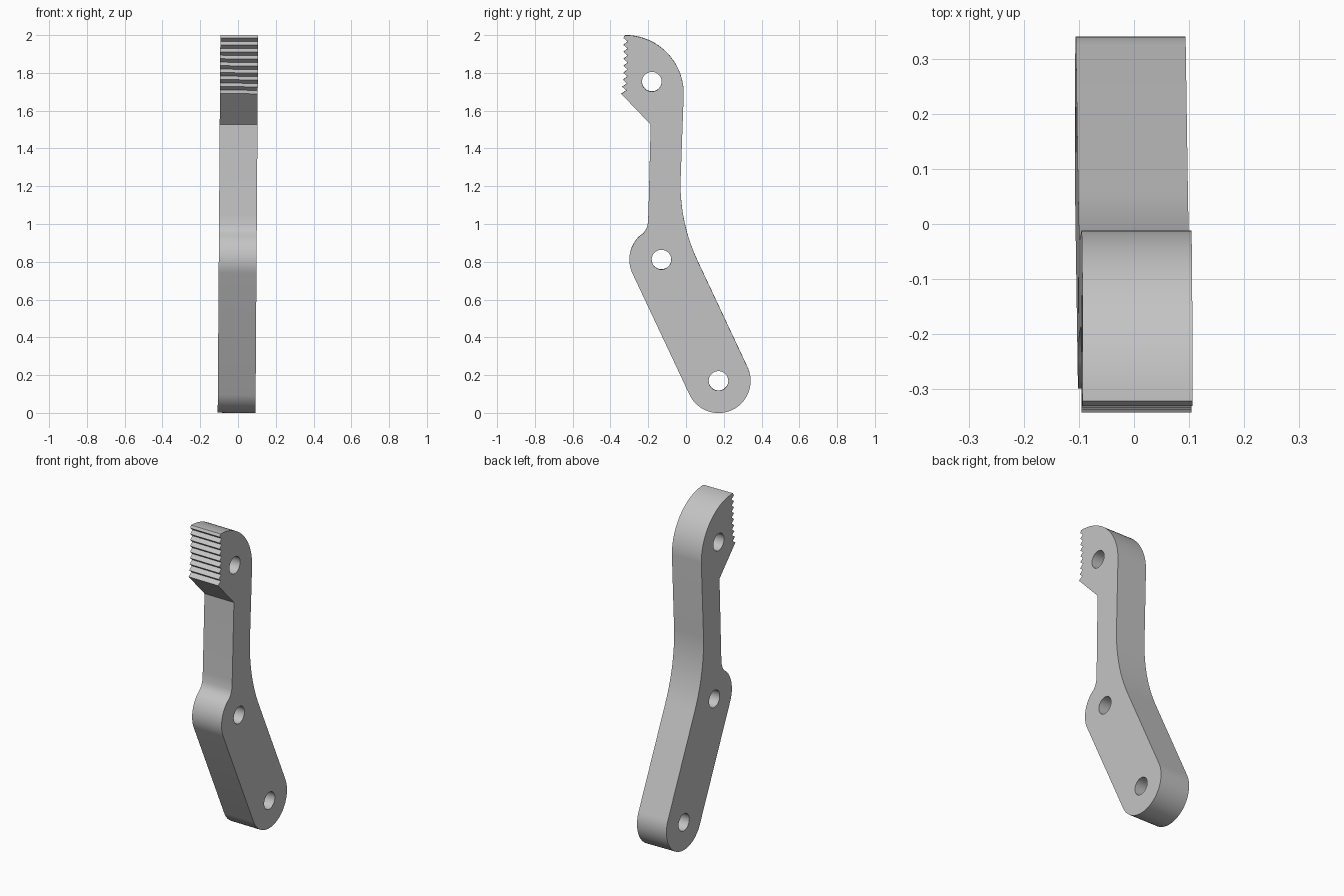
import bpy, bmesh
from math import sin, cos, radians, tau
from mathutils import Matrix

cube = bpy.data.objects.get("Cube")
if cube:
    bpy.data.objects.remove(cube, do_unlink=True)

HALF_WIDTH = 0.1
LOBE = 0.17          # radius of the lower and middle lobes
HOLE = 0.052
PIVOT_LOW, PIVOT_MID, PIVOT_TOP = (0.172, 0.17), (-0.13, 0.812), (-0.181, 1.754)
TEETH = 9


def arc(centre, radius, start, end, steps):
    """Points along a circular arc, angles in degrees."""
    angles = [radians(start + (end - start) * i / steps) for i in range(steps + 1)]
    return [(centre[0] + radius * cos(a), centre[1] + radius * sin(a)) for a in angles]


# Side outline, anticlockwise in (y, z)
outline = arc(PIVOT_LOW, LOBE, -154.8, 25.2, 32)            # lower end
outline += arc((0.921, 1.21), 0.95, 205.2, 179, 16)         # bend behind the arm
outline += arc((-0.322, 1.69), 0.31, 0, 90, 24)             # rounded head

# Serrated jaw, slightly concave
top, bottom = 1.985, 1.69
pitch = (top - bottom) / (TEETH - 1)
for i in range(TEETH):
    t = i / (TEETH - 1)
    tip = -0.331 - 0.012 * (2 * t - 1) ** 2 * (t > 0.5)
    z = top - i * pitch
    outline.append((tip, z))
    if i < TEETH - 1:
        outline.append((tip + 0.022, z - pitch / 2))

# Neck, small hollow and middle lobe
outline += [(-0.187, 1.527), (-0.199, 1.05), (-0.203, 0.995), (-0.211, 0.972), (-0.225, 0.952)]
outline += arc(PIVOT_MID, LOBE, 134, 205.2, 16)

# Filled curve with pivot holes, extruded to the arm's width
curve = bpy.data.curves.new("arm_profile", "CURVE")
curve.dimensions = "2D"
curve.fill_mode = "BOTH"
curve.extrude = HALF_WIDTH
holes = [arc(p, HOLE, 0, 360, 32)[:-1] for p in (PIVOT_LOW, PIVOT_MID, PIVOT_TOP)]
for loop in [outline] + holes:
    spline = curve.splines.new("POLY")
    spline.points.add(len(loop) - 1)
    for point, (y, z) in zip(spline.points, loop):
        point.co = (y, z, 0, 1)
    spline.use_cyclic_u = True
helper = bpy.data.objects.new("profile_helper", curve)
bpy.context.collection.objects.link(helper)
graph = bpy.context.evaluated_depsgraph_get()
mesh = bpy.data.meshes.new_from_object(helper.evaluated_get(graph))
bpy.data.objects.remove(helper, do_unlink=True)

# Stand the plate upright with its faint sideways lean
upright = Matrix(((0, 0, 1, 0), (1, 0, 0, 0), (0, 1, 0, 0), (0, 0, 0, 1)))
lean = Matrix.Rotation(0.007, 4, "Y")
mesh.transform(Matrix.Translation((-0.0075, 0, 0)) @ lean @ upright)
bm = bmesh.new()
bm.from_mesh(mesh)
bmesh.ops.remove_doubles(bm, verts=bm.verts, dist=0.0001)
bmesh.ops.recalc_face_normals(bm, faces=bm.faces)
bm.to_mesh(mesh)
bm.free()

arm = bpy.data.objects.new("toothed_lever_arm", mesh)
bpy.context.collection.objects.link(arm)

# Plain grey
grey = bpy.data.materials.new("light_grey")
grey.use_nodes = True
colour = (0.55, 0.55, 0.55, 1)
grey.diffuse_color = colour
grey.node_tree.nodes["Principled BSDF"].inputs["Base Color"].default_value = colour
mesh.materials.clear()
mesh.materials.append(grey)

bpy.ops.object.select_all(action="DESELECT")
arm.select_set(True)
bpy.context.view_layer.objects.active = arm
bpy.ops.object.shade_smooth_by_angle(angle=radians(30))
